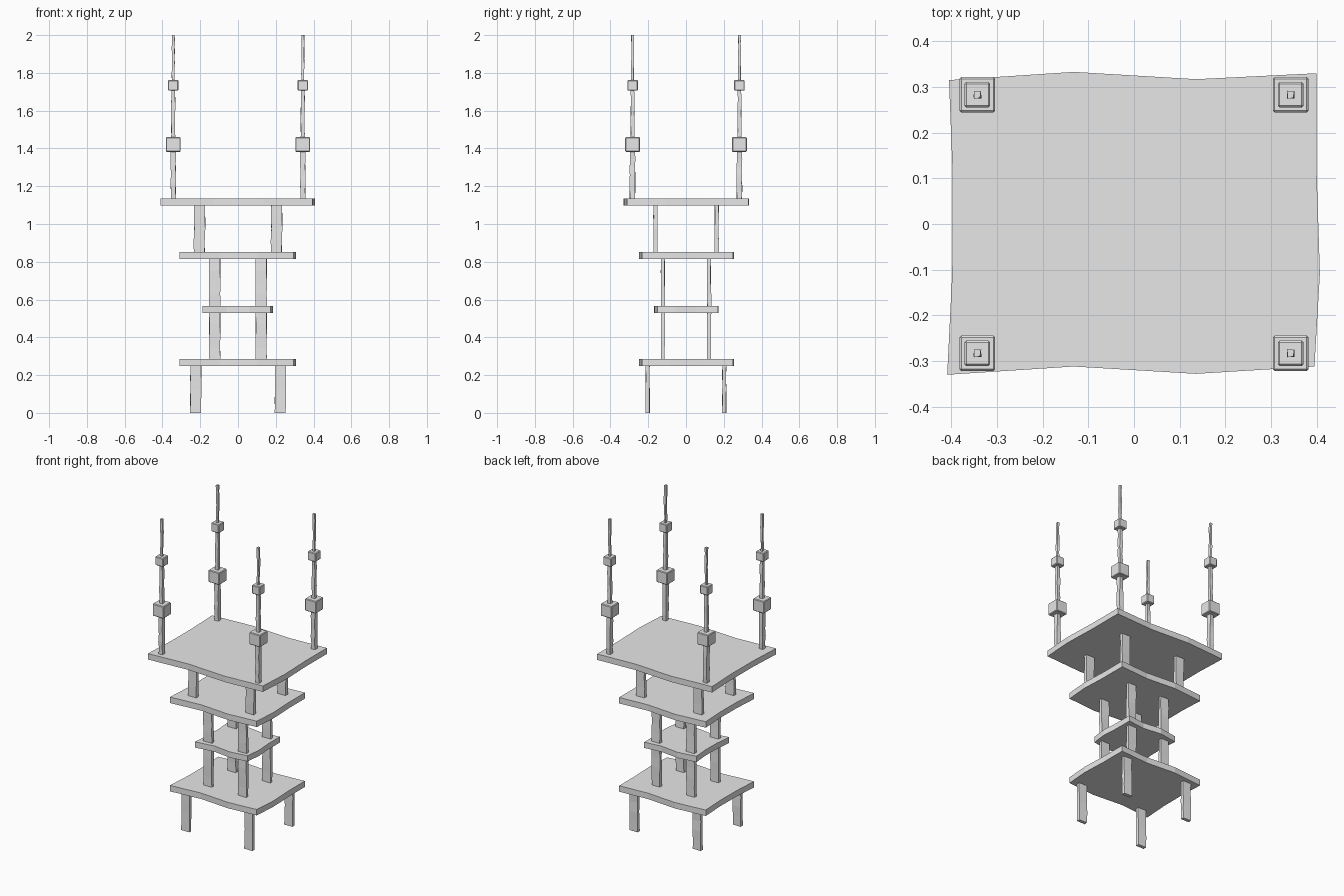
import bpy, bmesh, math, random

if "Cube" in bpy.data.objects:
    bpy.data.objects.remove(bpy.data.objects["Cube"])

random.seed(4)
grey = bpy.data.materials.new("plain grey")
grey.diffuse_color = (0.8, 0.8, 0.8, 1)
grey.use_nodes = True
grey.node_tree.nodes["Principled BSDF"].inputs["Base Color"].default_value = grey.diffuse_color


def finish(name, bm):
    bmesh.ops.recalc_face_normals(bm, faces=bm.faces)
    me = bpy.data.meshes.new(name)
    bm.to_mesh(me)
    bm.free()
    me.materials.append(grey)
    ob = bpy.data.objects.new(name, me)
    bpy.context.collection.objects.link(ob)
    return ob


def loft(name, rings):
    """Skin a stack of equal-length rings and cap both ends."""
    bm = bmesh.new()
    loops = [[bm.verts.new(p) for p in ring] for ring in rings]
    n = len(loops[0])
    for a, b in zip(loops, loops[1:]):
        for i in range(n):
            j = (i + 1) % n
            bm.faces.new((a[i], a[j], b[j], b[i]))
    bm.faces.new(loops[0][::-1])
    bm.faces.new(loops[-1])
    return finish(name, bm)


# Warped platform outline: unit rectangle position plus an edge offset
OUTLINE = [(-1, -1, -.009, -.010), (-.33, -1, 0, .008), (.34, -1, 0, -.008), (1, -1, -.005, .008),
           (1, -.34, .007, 0), (1, .34, 0, 0), (1, 1, 0, .010),
           (.34, 1, 0, -.003), (-.33, 1, 0, .013), (-1, 1, -.005, -.005),
           (-1, .34, .003, 0), (-1, -.34, .002, 0)]


def platform(name, hx, hy, z0, z1):
    loft(name, [[(u * hx + dx, v * hy + dy, z) for u, v, dx, dy in OUTLINE] for z in (z0, z1)])


def four_posts(name, cx, cy, wx, wy, z0, z1, wobble, segments=4):
    """Four matching hand-hewn posts, one at each corner."""
    shifts = [[(random.uniform(-wobble, wobble), random.uniform(-wobble, wobble))
               for _ in range(4)] for _ in range(segments + 1)]
    for sx in (-1, 1):
        for sy in (-1, 1):
            rings = []
            for k, row in enumerate(shifts):
                z = z0 + (z1 - z0) * k / segments
                rings.append([(sx * cx + u * wx / 2 + d[0], sy * cy + v * wy / 2 + d[1], z)
                              for (u, v), d in zip([(-1, -1), (1, -1), (1, 1), (-1, 1)], row)])
            loft(name, rings)


def four_blocks(name, cx, cy, size, z0):
    """Softly bevelled cubes threaded on the poles."""
    for sx in (-1, 1):
        for sy in (-1, 1):
            bm = bmesh.new()
            bmesh.ops.create_cube(bm, size=size)
            bmesh.ops.translate(bm, verts=bm.verts, vec=(sx * cx, sy * cy, z0 + size / 2))
            bmesh.ops.bevel(bm, geom=bm.edges[:], offset=.004, segments=1, affect='EDGES')
            finish(name, bm)


# Stacked platforms
platform("bottom_platform", .30, .24, .247, .285)
platform("small_platform", .178, .16, .53, .567)
platform("middle_platform", .30, .24, .814, .852)
platform("top_platform", .40, .32, 1.097, 1.135)

# Flat plank posts between the platforms
four_posts("leg", .224, .203, .058, .02, 0, .25, .002)
four_posts("lower_post", .123, .122, .058, .02, .283, .532, .002)
four_posts("middle_post", .123, .122, .058, .02, .565, .816, .002)
four_posts("upper_post", .204, .162, .058, .02, .85, 1.1, .002)

# Corner poles, thinning towards the tip, with blocks at the joints
PX, PY = .343, .283
four_posts("lower_pole", PX, PY, .027, .027, 1.133, 1.385, .002, 6)
four_blocks("large_block", PX, PY, .078, 1.382)
four_posts("middle_pole", PX, PY, .02, .02, 1.455, 1.71, .002, 6)
four_blocks("small_block", PX, PY, .056, 1.706)
four_posts("top_pole", PX, PY, .014, .014, 1.757, 2.0, .002, 6)
